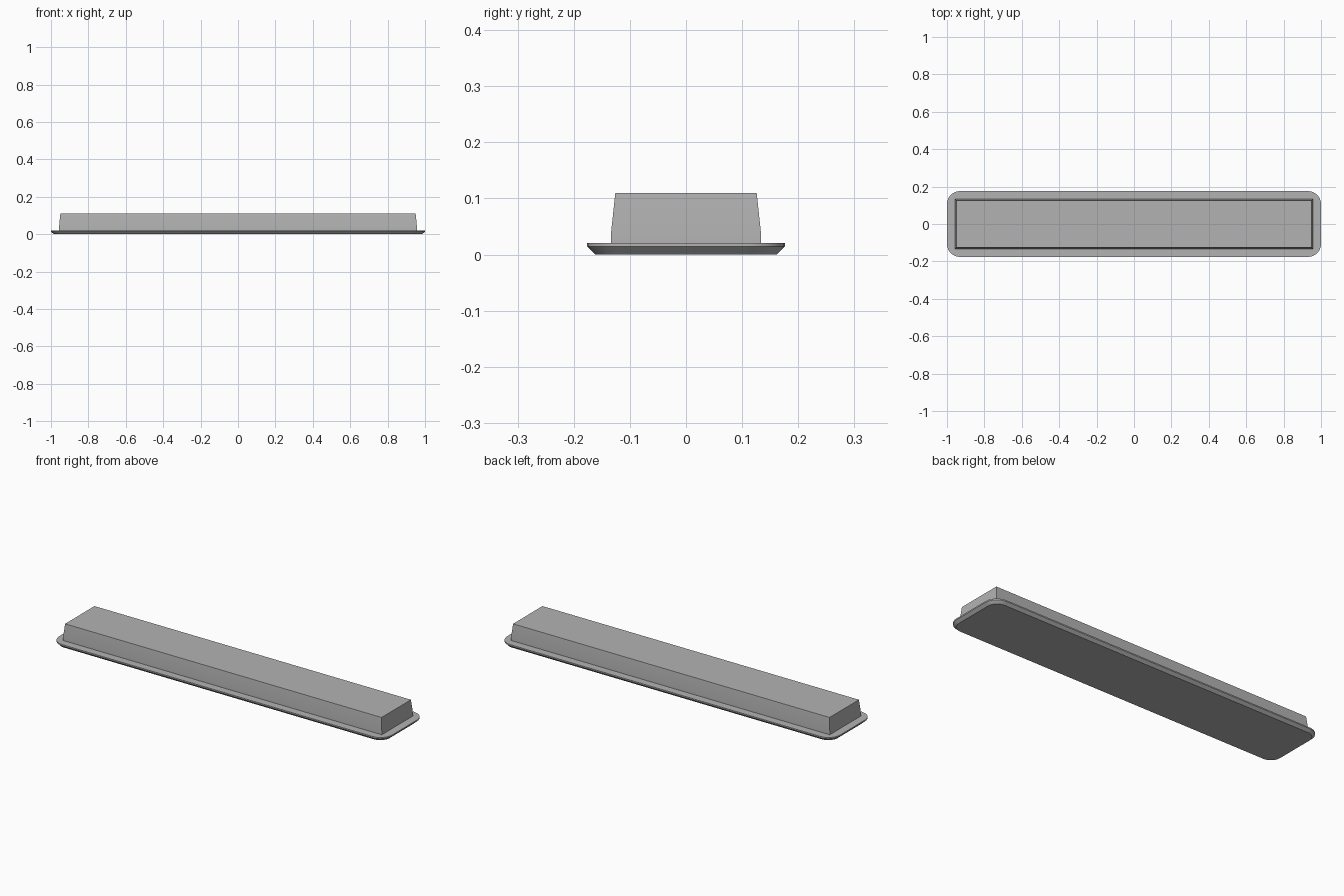
import bpy, bmesh
from math import cos, sin, pi

if "Cube" in bpy.data.objects:
    bpy.data.objects.remove(bpy.data.objects["Cube"])

grey = bpy.data.materials.new("neutral grey")
grey.use_nodes = True
tone = (0.45, 0.45, 0.45, 1)
grey.diffuse_color = tone
grey.node_tree.nodes["Principled BSDF"].inputs["Base Color"].default_value = tone


def outline(hx, hy, radius, steps):
    """Rectangle outline, with rounded corners when steps > 0."""
    points = []
    for quarter, (sx, sy) in enumerate([(1, 1), (-1, 1), (-1, -1), (1, -1)]):
        for i in range(steps + 1):
            a = (quarter + i / max(steps, 1)) * pi / 2
            r = radius if steps else 0
            points.append((sx * (hx - r) + r * cos(a), sy * (hy - r) + r * sin(a)))
    return points


def loft(name, rings, steps=0):
    """Closed solid through stacked outlines (half x, half y, radius, z)."""
    bm = bmesh.new()
    loops = [[bm.verts.new((x, y, z)) for x, y in outline(hx, hy, r, steps)]
             for hx, hy, r, z in rings]
    bm.faces.new(loops[0][::-1])
    bm.faces.new(loops[-1])
    n = len(loops[0])
    for low, high in zip(loops, loops[1:]):
        for i in range(n):
            j = (i + 1) % n
            bm.faces.new((low[i], low[j], high[j], high[i]))
    bmesh.ops.recalc_face_normals(bm, faces=bm.faces)
    mesh = bpy.data.meshes.new(name)
    bm.to_mesh(mesh)
    bm.free()
    mesh.materials.append(grey)
    obj = bpy.data.objects.new(name, mesh)
    bpy.context.collection.objects.link(obj)
    bpy.ops.object.select_all(action="DESELECT")
    obj.select_set(True)
    bpy.context.view_layer.objects.active = obj
    bpy.ops.object.shade_smooth_by_angle(angle=pi / 7)
    return obj


# Rounded flange with an undercut lower edge
loft("base_flange", [(0.985, 0.162, 0.056, 0), (1, 0.176, 0.07, 0.014),
                     (1, 0.176, 0.07, 0.021)], steps=8)

# Sharp-cornered housing: short upright foot, then tapered sides
loft("housing", [(0.957, 0.134, 0, 0.02), (0.957, 0.134, 0, 0.035),
                 (0.95, 0.126, 0, 0.11)])
